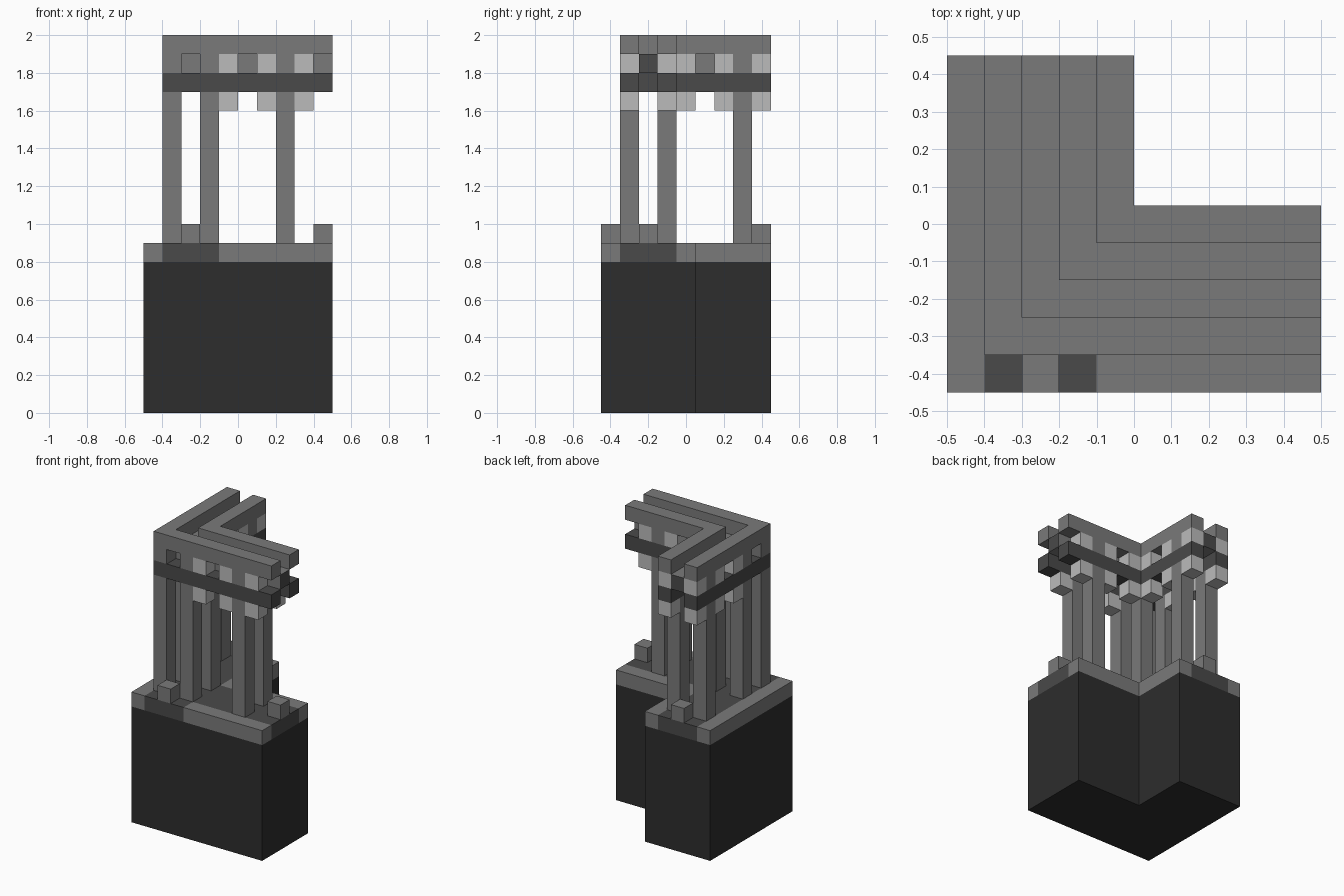
import bpy
import bmesh

if "Cube" in bpy.data.objects:
    bpy.data.objects.remove(bpy.data.objects["Cube"])

U = 0.1                # one grid cell
NX, NY = 10, 9         # footprint in cells


def material(name, value):
    m = bpy.data.materials.new(name)
    m.use_nodes = True
    col = (value, value, value, 1)
    m.diffuse_color = col
    m.node_tree.nodes["Principled BSDF"].inputs["Base Color"].default_value = col
    return m


charcoal = material("charcoal", 0.026)
dark = material("dark grey", 0.068)
grey = material("mid grey", 0.195)
light = material("light grey", 0.5)


def prism(name, outline, z0, z1, mat):
    """Extrude a cell-coordinate outline from layer z0 up to layer z1."""
    bm = bmesh.new()
    face = bm.faces.new([bm.verts.new(((x - NX / 2) * U, (y - NY / 2) * U, z0 * U))
                         for x, y in outline])
    ext = bmesh.ops.extrude_face_region(bm, geom=[face])["geom"]
    tops = [v for v in ext if isinstance(v, bmesh.types.BMVert)]
    bmesh.ops.translate(bm, vec=(0, 0, (z1 - z0) * U), verts=tops)
    bmesh.ops.recalc_face_normals(bm, faces=bm.faces)
    mesh = bpy.data.meshes.new(name)
    bm.to_mesh(mesh)
    bm.free()
    mesh.materials.append(mat)
    ob = bpy.data.objects.new(name, mesh)
    bpy.context.scene.collection.objects.link(ob)
    return ob


def rect(x0, y0, x1, y1):
    return [(x0, y0), (x1, y0), (x1, y1), (x0, y1)]


def ell(a, b):
    """L-shaped outline running from corner a to inner corner b."""
    return [(a, a), (NX, a), (NX, b), (b, b), (b, NY), (a, NY)]


def cell(name, i, j, z0, z1, mat):
    return prism(name, rect(i, j, i + 1, j + 1), z0, z1, mat)


# Solid base and its paved top
prism("base", ell(0, 5), 0, 8, charcoal)
prism("left_kerb", rect(0, 0, 1, NY), 8, 9, grey)
prism("front_kerb", rect(4, 0, NX, 1), 8, 9, grey)
prism("inner_kerb", ell(4, 5), 8, 9, grey)
prism("path", ell(1, 4), 8, 9, dark)
prism("path_front", rect(1, 0, 4, 1), 8, 9, dark)

# Small blocks at the path ends
for i, j in ((2, 0), (2, NY - 1), (NX - 1, 2)):
    cell("path_block", i, j, 9, 10, grey)

# Two parallel L-shaped colonnades
for label, a in (("outer", 1), ("inner", 3)):
    prism(label + "_rail", ell(a, a + 1), 17, 18, dark)
    prism(label + "_beam", ell(a, a + 1), 19, 20, grey)
    spots = {(a, a)}
    brackets = set()
    for k in (3, 7):
        spots |= {(k, a), (a, k)}
    for k in (4, 6, 8):
        brackets |= {(k, a), (a, k)}
    for i, j in sorted(spots):
        cell(label + "_pillar", i, j, 9, 17, grey)
        cell(label + "_post", i, j, 18, 19, grey)
    for i, j in sorted(brackets):
        cell(label + "_lower_bracket", i, j, 16, 17, light)
        cell(label + "_upper_bracket", i, j, 18, 19, light)

# Ceiling strip between the colonnades, with dark end faces
strip = prism("ceiling_strip", ell(2, 3), 18, 19, grey)
strip.data.materials.append(dark)
for p in strip.data.polygons:
    at_end = (p.center.x > (NX / 2 - 0.1) * U and p.normal.x > 0.9) or \
             (p.center.y > (NY / 2 - 0.1) * U and p.normal.y > 0.9)
    p.material_index = 1 if at_end else 0
